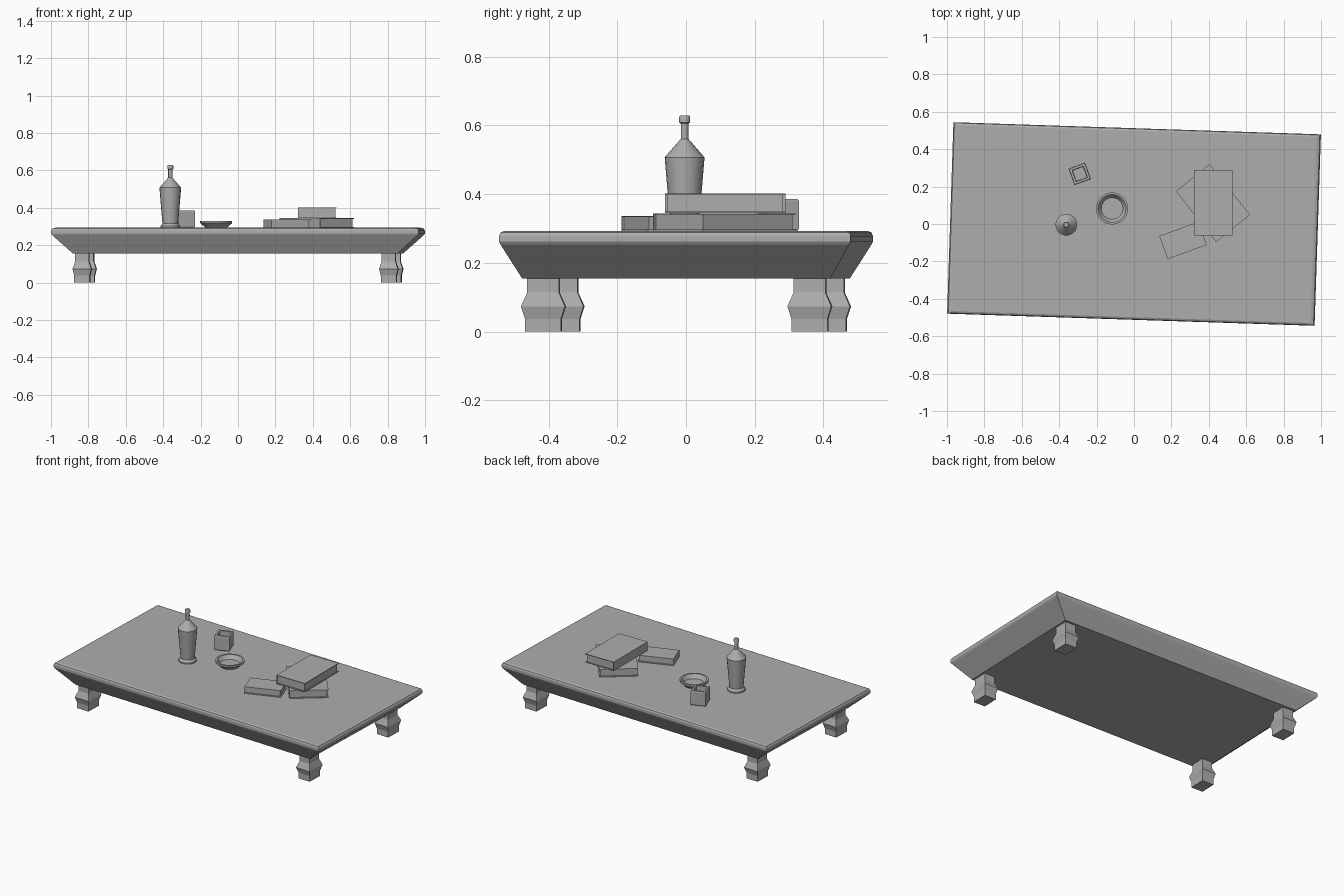
import bpy, bmesh, math
from mathutils import Vector

cube = bpy.data.objects.get("Cube")
if cube:
    bpy.data.objects.remove(cube, do_unlink=True)

GREY = (0.42, 0.42, 0.42, 1)
grey = bpy.data.materials.new("plain_grey")
grey.use_nodes = True
grey.diffuse_color = GREY
grey.node_tree.nodes["Principled BSDF"].inputs["Base Color"].default_value = GREY

TILT = -0.033   # the table stands slightly turned
TOP = 0.293     # height of the table surface


def rectangle(hx, hy, z):
    return [Vector((sx * hx, sy * hy, z)) for sx, sy in ((-1, -1), (1, -1), (1, 1), (-1, 1))]


def circle(r, z, sides):
    step = math.tau / sides
    return [Vector((r * math.cos(i * step), r * math.sin(i * step), z)) for i in range(sides)]


def loft(name, rings, location=(0, 0, 0), angle=0, smooth=False):
    """Skin a stack of rings and cap the first and last one."""
    bm = bmesh.new()
    loops = [[bm.verts.new(p) for p in ring] for ring in rings]
    n = len(loops[0])
    for a, b in zip(loops, loops[1:]):
        for i in range(n):
            j = (i + 1) % n
            bm.faces.new((a[i], a[j], b[j], b[i]))
    bm.faces.new(loops[0][::-1])
    bm.faces.new(loops[-1])
    bmesh.ops.recalc_face_normals(bm, faces=bm.faces)
    mesh = bpy.data.meshes.new(name)
    bm.to_mesh(mesh)
    bm.free()
    mesh.materials.append(grey)
    obj = bpy.data.objects.new(name, mesh)
    bpy.context.collection.objects.link(obj)
    obj.location = location
    obj.rotation_euler.z = angle
    if smooth:
        bpy.ops.object.select_all(action='DESELECT')
        obj.select_set(True)
        bpy.context.view_layer.objects.active = obj
        bpy.ops.object.shade_smooth_by_angle(angle=math.radians(32))
    return obj


def box(name, size, center, z0, z1, location, angle):
    rings = [rectangle(size[0] / 2, size[1] / 2, z) for z in (z0, z1)]
    for ring in rings:
        for p in ring:
            p.x += center[0]
            p.y += center[1]
    return loft(name, rings, location, angle)


# Table top: flared underside and a softened rim
HX, HY = 0.983, 0.512
loft("table_top", [
    rectangle(HX - 0.115, HY - 0.063, 0.155),
    rectangle(HX - 0.006, HY - 0.004, 0.253),
    rectangle(HX, HY, 0.262),
    rectangle(HX, HY, 0.278),
    rectangle(HX - 0.006, HY - 0.004, 0.288),
    rectangle(HX - 0.022, HY - 0.014, TOP),
], angle=TILT)

# Four square legs with a pointed bulge
leg_profile = [(0.0525, 0), (0.0525, 0.037), (0.064, 0.073), (0.0465, 0.113), (0.0465, 0.156)]
for side, sx in (("right", -1), ("left", 1)):
    for end, sy in (("front", -1), ("back", 1)):
        spot = Vector((sx * 0.82, sy * 0.388, 0))
        c, s = math.cos(TILT), math.sin(TILT)
        loft(f"{end}_{side}_leg", [rectangle(w * 0.79, w, z) for w, z in leg_profile],
             (spot.x * c - spot.y * s, spot.x * s + spot.y * c, 0), TILT)

# Bottle: flared foot, tapered body, thin neck and a cap
bottle_profile = [(0.053, 0), (0.053, 0.008), (0.042, 0.022), (0.058, 0.214), (0.011, 0.268),
                  (0.011, 0.312), (0.016, 0.315), (0.016, 0.331), (0.013, 0.336)]
loft("bottle", [circle(r, z, 20) for r, z in bottle_profile], (-0.362, -0.004, TOP), smooth=True)

# Shallow round dish
dish_profile = [(0.058, 0), (0.063, 0.006), (0.086, 0.025), (0.086, 0.037),
                (0.075, 0.037), (0.058, 0.012)]
loft("dish", [circle(r, z, 24) for r, z in dish_profile], (-0.117, 0.083, TOP), smooth=True)

# Square hollow cup
cup_profile = [(0.044, 0), (0.047, 0.006), (0.047, 0.088), (0.044, 0.093),
               (0.032, 0.093), (0.030, 0.02)]
loft("square_cup", [rectangle(h, h, z) for h, z in cup_profile],
     (-0.29, 0.268, TOP), math.radians(20))


# Books: two covers, a spine and a page block set back on three sides
def book(name, width, length, thickness, x, y, z, degrees):
    place, angle = (x, y, z), math.radians(degrees)
    board, margin = 0.004, 0.007
    box(name + "_bottom_cover", (width, length), (0, 0), 0, board, place, angle)
    box(name + "_top_cover", (width, length), (0, 0), thickness - board, thickness, place, angle)
    box(name + "_spine", (board, length), ((board - width) / 2, 0),
        board, thickness - board, place, angle)
    box(name + "_pages", (width - board - margin, length - 2 * margin),
        ((board - margin) / 2, 0), board, thickness - board, place, angle)


book("lower_book", 0.232, 0.347, 0.051, 0.422, 0.112, TOP, 38.5)
book("upper_book", 0.206, 0.35, 0.057, 0.424, 0.114, TOP + 0.052, 0)
book("small_book", 0.222, 0.132, 0.044, 0.262, -0.088, TOP, 20)
